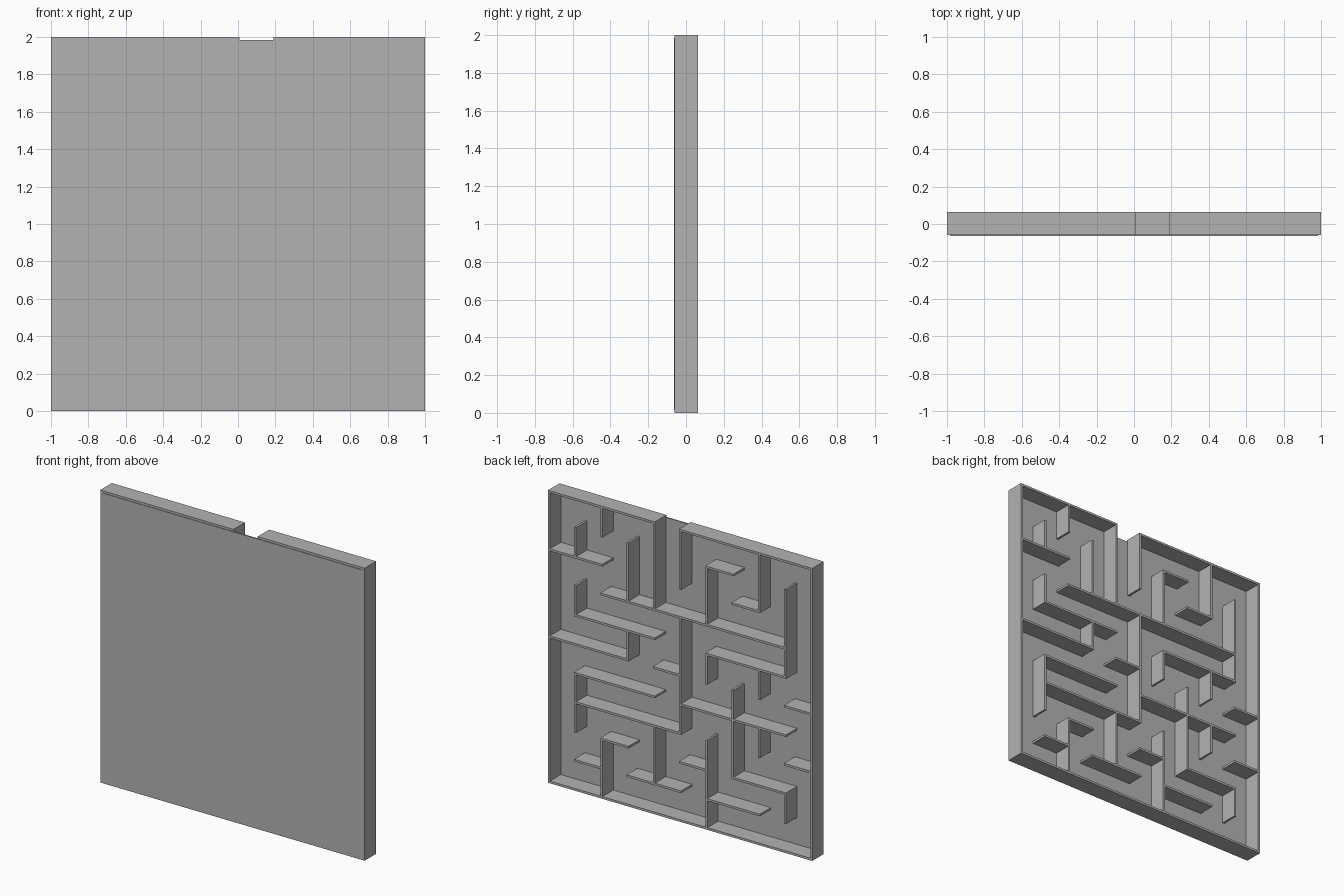
import bpy
import bmesh
from mathutils import Matrix, Vector

cube = bpy.data.objects.get("Cube")
if cube:
    bpy.data.objects.remove(cube, do_unlink=True)

CELLS = 10
THICK = 0.015
PITCH = (2 - THICK) / CELLS
BACK = 0.064
WALL_FRONT = -0.06

grey = bpy.data.materials.new("plain grey")
grey.use_nodes = True
colour = (0.45, 0.45, 0.45, 1)
grey.diffuse_color = colour
grey.node_tree.nodes["Principled BSDF"].inputs["Base Color"].default_value = colour


def add_box(bm, low, high):
    low, high = Vector(low), Vector(high)
    matrix = Matrix.Translation((low + high) / 2) @ Matrix.Diagonal((*(high - low), 1))
    bmesh.ops.create_cube(bm, size=1, matrix=matrix)


def finish(name, bm):
    mesh = bpy.data.meshes.new(name)
    bm.to_mesh(mesh)
    bm.free()
    mesh.materials.append(grey)
    bpy.context.collection.objects.link(bpy.data.objects.new(name, mesh))


def add_wall(bm, col_a, row_a, col_b, row_b):
    """Wall between two grid points; columns run from +x, rows from the top."""
    half = THICK / 2
    edge = 1 - half
    add_box(bm,
            (edge - col_b * PITCH - half, WALL_FRONT, 1 + edge - row_b * PITCH - half),
            (edge - col_a * PITCH + half, BACK, 1 + edge - row_a * PITCH + half))


# Wall runs on each grid line, as (start, end) pairs
level_runs = {
    1: [(6, 7)],
    2: [(0, 2), (7, 8)],
    3: [(2, 9)],
    4: [(1, 4), (6, 9)],
    5: [(0, 3), (4, 5), (9, 10)],
    6: [(1, 4), (5, 9)],
    7: [(1, 5), (9, 10)],
    8: [(2, 3), (5, 6), (7, 9)],
    9: [(1, 2), (3, 5), (6, 8)],
}
upright_runs = {
    1: [(1, 2), (3, 4), (6, 8)],
    2: [(0, 1), (8, 10)],
    3: [(1, 3), (4, 5)],
    4: [(0, 3), (7, 9)],
    5: [(0, 2), (3, 7)],
    6: [(1, 3), (4, 5), (7, 10)],
    7: [(5, 8)],
    8: [(0, 2), (4, 5), (6, 7)],
    9: [(1, 4), (8, 9)],
}

# Base plate, set inside the border and slightly proud of it at the front
bm = bmesh.new()
inner = 1 - THICK
add_box(bm, (-inner, -BACK, THICK), (inner, WALL_FRONT + 0.006, 2 - THICK))
finish("base_plate", bm)

# Border with an entrance gap in the top edge
bm = bmesh.new()
for line in (0, CELLS):
    add_wall(bm, line, 0, line, CELLS)
add_wall(bm, 0, CELLS, CELLS, CELLS)
add_wall(bm, 0, 0, 4, 0)
add_wall(bm, 5, 0, CELLS, 0)
finish("border", bm)

# Level maze walls
bm = bmesh.new()
for row, runs in level_runs.items():
    for start, end in runs:
        add_wall(bm, start, row, end, row)
finish("level_walls", bm)

# Upright maze walls
bm = bmesh.new()
for col, runs in upright_runs.items():
    for start, end in runs:
        add_wall(bm, col, start, col, end)
finish("upright_walls", bm)
